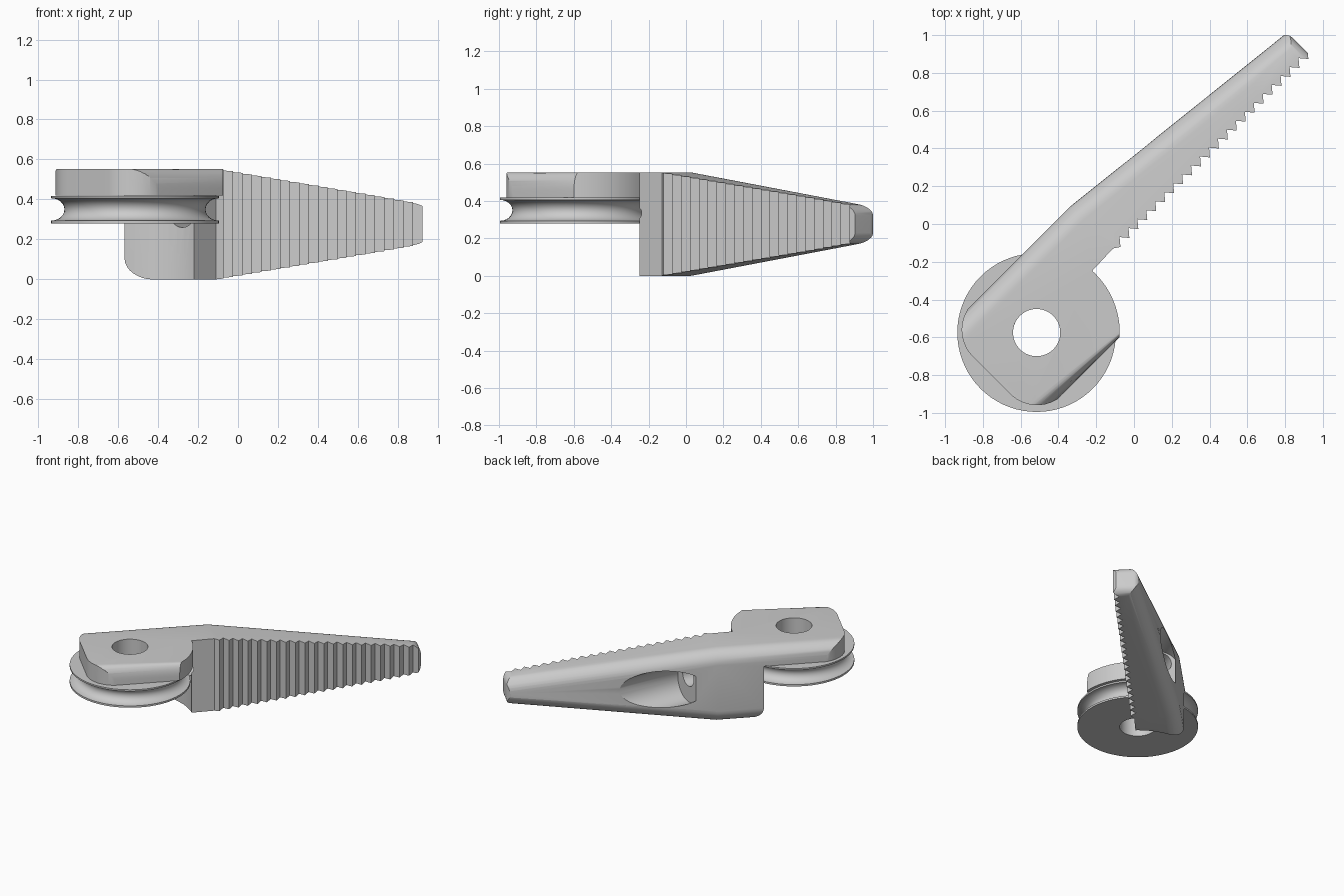
import bpy, bmesh, math
from mathutils import Vector, Matrix

cube = bpy.data.objects.get("Cube")
if cube:
    bpy.data.objects.remove(cube, do_unlink=True)

grey = bpy.data.materials.new("plain grey")
grey.use_nodes = True
grey.diffuse_color = (0.6, 0.6, 0.6, 1)
grey.node_tree.nodes["Principled BSDF"].inputs["Base Color"].default_value = (0.6, 0.6, 0.6, 1)

# Everything is modelled along its length (u = X, v = Y), then turned about z
TURN = math.radians(45)
HUB = Vector((-0.771, -0.042))
HEIGHT, WHEEL_LOW, WHEEL_TOP = 0.553, 0.28, 0.42


def make_object(name, bm):
    bmesh.ops.recalc_face_normals(bm, faces=bm.faces[:])
    mesh = bpy.data.meshes.new(name)
    bm.to_mesh(mesh)
    bm.free()
    mesh.materials.append(grey)
    ob = bpy.data.objects.new(name, mesh)
    ob.rotation_euler.z = TURN
    bpy.context.collection.objects.link(ob)
    return ob


def rounded(corners, steps=10):
    """Outline from (x, y, radius) corners."""
    points = []
    for i, (x, y, r) in enumerate(corners):
        p = Vector((x, y))
        if not r:
            points.append(p)
            continue
        a = (Vector(corners[i - 1][:2]) - p).normalized()
        b = (Vector(corners[(i + 1) % len(corners)][:2]) - p).normalized()
        half = a.angle(b) / 2
        centre = p + (a + b).normalized() * r / math.sin(half)
        reach = r / math.tan(half)
        start, end = p + a * reach - centre, p + b * reach - centre
        for s in range(steps + 1):
            d = start.lerp(end, s / steps).normalized()
            points.append(centre + d * r)
    return points


def prism(name, points, place, shift):
    """Extrude an outline; place() turns its 2D points into 3D."""
    bm = bmesh.new()
    face = bm.faces.new([bm.verts.new(place(p)) for p in points])
    out = bmesh.ops.extrude_face_region(bm, geom=[face])
    bmesh.ops.translate(bm, vec=shift, verts=[g for g in out["geom"] if isinstance(g, bmesh.types.BMVert)])
    return make_object(name, bm)


def rod(name, radius, start, end):
    start, end = Vector(start), Vector(end)
    axis = end - start
    bm = bmesh.new()
    matrix = Matrix.Translation((start + end) / 2) @ axis.to_track_quat("Z", "Y").to_matrix().to_4x4()
    bmesh.ops.create_cone(bm, cap_ends=True, segments=64, radius1=radius, radius2=radius,
                          depth=axis.length, matrix=matrix)
    return make_object(name, bm)


def boolean(ob, cutter, operation):
    cutter.hide_render = True
    bpy.context.view_layer.update()
    mod = ob.modifiers.new("cut", "BOOLEAN")
    mod.object, mod.operation, mod.solver = cutter, operation, "EXACT"
    bpy.context.view_layer.objects.active = ob
    bpy.ops.object.modifier_apply(modifier=mod.name)
    bpy.data.objects.remove(cutter, do_unlink=True)


def smooth(ob):
    bpy.ops.object.select_all(action="DESELECT")
    ob.select_set(True)
    bpy.context.view_layer.objects.active = ob
    bpy.ops.object.shade_smooth_by_angle(angle=math.radians(28))


# Jaw arm: hub plate and toothed bar in one plan outline
BREAK, PITCH, BACK, FRONT = -0.17, 0.067, 0.304, -0.37
hub_side = [(-1.2, BACK), (-1.2, FRONT)]
for i in range(17):
    a = math.radians(-48.2 + 51.2 * i / 16)
    hub_side.append((HUB.x + 0.44 * math.cos(a), HUB.y + 0.44 * math.sin(a)))
teeth = []
for i in range(23):
    teeth += [(BREAK + PITCH * (i + 0.5), -0.035), (BREAK + PITCH * (i + 1), 0.005)]
bar_side = teeth + [(1.4, 0.005), (1.4, 0.131)]


def taper(u):
    return 0.175 * max(0, (u - BREAK) / (1.29 - BREAK))


bm = bmesh.new()
verts = lambda pts: [bm.verts.new((u, v, 0)) for u, v in pts]
low, high = verts([(BREAK, -0.013), (BREAK, BACK)])
faces = [bm.faces.new(verts(hub_side) + [low, high]),
         bm.faces.new([high, low] + verts(bar_side))]
out = bmesh.ops.extrude_face_region(bm, geom=faces)
top = {g for g in out["geom"] if isinstance(g, bmesh.types.BMVert)}
for v in bm.verts:
    drop = taper(v.co.x)
    v.co.z = HEIGHT - drop if v in top else drop
bmesh.ops.recalc_face_normals(bm, faces=bm.faces[:])


def long_edge(e):
    a, b = (v.co for v in e.verts)
    if abs(a.x - b.x) < 0.01:
        return False
    on_back = min(a.y, b.y) > 0.1
    on_front = max(a.y, b.y) < -0.365 and a.z > 0.3
    return on_back or on_front


bmesh.ops.bevel(bm, geom=[e for e in bm.edges if long_edge(e)], offset=0.1,
                segments=8, profile=0.5, affect="EDGES", clamp_overlap=False)
arm = make_object("jaw_arm", bm)

# Round the hub end and the tip in plan, then the tip in side profile
plan = rounded([(-1.1, FRONT - 0.004, 0.2), (1.29, FRONT - 0.004, 0), (1.29, 0.149, 0.05),
                (BREAK, BACK + 0.004, 0), (-1.1, BACK + 0.004, 0.2)])
boolean(arm, prism("plan_trim", plan, lambda p: (p.x, p.y, -1), (0, 0, 3)), "INTERSECT")
side = rounded([(-2, -0.2, 0), (BREAK, -0.01, 0), (1.29, 0.178, 0.06),
                (1.29, 0.375, 0.06), (BREAK, HEIGHT + 0.01, 0), (-2, 0.75, 0)])
boolean(arm, prism("side_trim", side, lambda p: (p.x, -1, p.y), (0, 2, 0)), "INTERSECT")

# Clearance for the wheel, hub hole, cord pocket and cord hole
boolean(arm, rod("wheel_clearance", 0.441, (*HUB, -1), (*HUB, WHEEL_TOP)), "DIFFERENCE")
boolean(arm, rod("hub_hole", 0.125, (*HUB, 0.2), (*HUB, 1)), "DIFFERENCE")
mouth = Vector((0.205, 0.262, 0))
inward = Vector((-math.cos(math.radians(21)), -math.sin(math.radians(21)), 0))
for name, radius, z, t0, t1 in (("cord_pocket", 0.14, 0.28, -0.5, 0.2),
                                ("cord_hole", 0.075, 0.335, 0.1, 0.75)):
    lift = Vector((0, 0, z))
    boolean(arm, rod(name, radius, mouth + inward * t0 + lift, mouth + inward * t1 + lift), "DIFFERENCE")
smooth(arm)

# Grooved wheel, turned from a profile
profile = [(0.125, WHEEL_LOW), (0.42, WHEEL_LOW)]
for i in range(13):
    t = math.pi * i / 12
    profile.append((0.42 - 0.067 * math.sin(t), 0.35 - 0.056 * math.cos(t)))
profile += [(0.42, WHEEL_TOP - 0.002), (0.125, WHEEL_TOP - 0.002)]
bm = bmesh.new()
ring = [bm.verts.new((HUB.x + r, HUB.y, z)) for r, z in profile]
edges = [bm.edges.new((ring[i - 1], ring[i])) for i in range(len(ring))]
bmesh.ops.spin(bm, geom=ring + edges, cent=(*HUB, 0), axis=(0, 0, 1),
               angle=math.tau, steps=72, use_merge=True)
bmesh.ops.remove_doubles(bm, verts=bm.verts[:], dist=0.0001)
smooth(make_object("grooved_wheel", bm))
